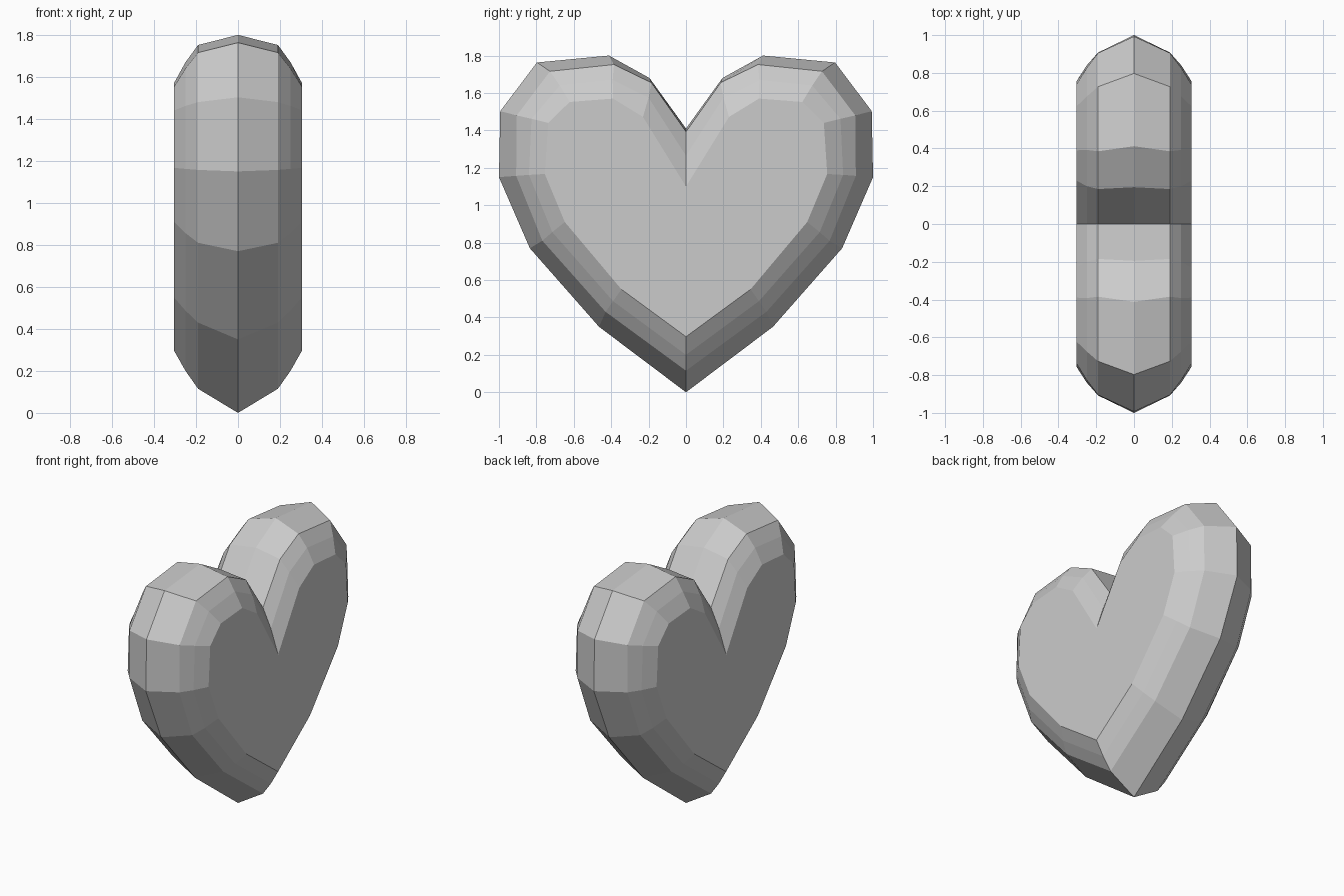
import bpy, bmesh

if "Cube" in bpy.data.objects:
    bpy.data.objects.remove(bpy.data.objects["Cube"])

# Half outlines (y, z) from bottom tip round to the notch, by distance x from the middle
RINGS = [
    (0.0,   [(0, 0), (.465, .35), (.835, .77), (1, 1.15), (.993, 1.503),
             (.797, 1.763), (.412, 1.8), (.195, 1.68), (0, 1.41)]),
    (0.19,  [(0, .115), (.43, .43), (.768, .81), (.908, 1.157), (.905, 1.48),
             (.727, 1.716), (.385, 1.752), (.185, 1.655), (0, 1.393)]),
    (0.25,  [(0, .2), (.39, .487), (.715, .856), (.84, 1.162), (.826, 1.462),
             (.675, 1.64), (.392, 1.67), (.2, 1.575), (0, 1.265)]),
    (0.305, [(0, .297), (.345, .55), (.648, .91), (.755, 1.167), (.737, 1.44),
             (.622, 1.552), (.39, 1.57), (.23, 1.472), (0, 1.1)]),
]


def add_ring(bm, x, half):
    """Mirror a half outline in y and place it at depth x."""
    loop = half + [(-y, z) for y, z in half[-2:0:-1]]
    return [bm.verts.new((x, y, z)) for y, z in loop]


# Stack of rings from the back flat face to the front one
layers = [(-x, h) for x, h in RINGS[:0:-1]] + RINGS
bm = bmesh.new()
rings = [add_ring(bm, x, h) for x, h in layers]

# Faceted rim
for a, b in zip(rings, rings[1:]):
    n = len(a)
    for i in range(n):
        j = (i + 1) % n
        bm.faces.new((a[i], a[j], b[j], b[i]))

# Flat heart-shaped sides
caps = [bm.faces.new(rings[0]), bm.faces.new(rings[-1])]
bmesh.ops.recalc_face_normals(bm, faces=bm.faces[:])
bmesh.ops.triangulate(bm, faces=caps)

mesh = bpy.data.meshes.new("heart")
bm.to_mesh(mesh)
bm.free()
heart = bpy.data.objects.new("heart", mesh)
bpy.context.collection.objects.link(heart)
